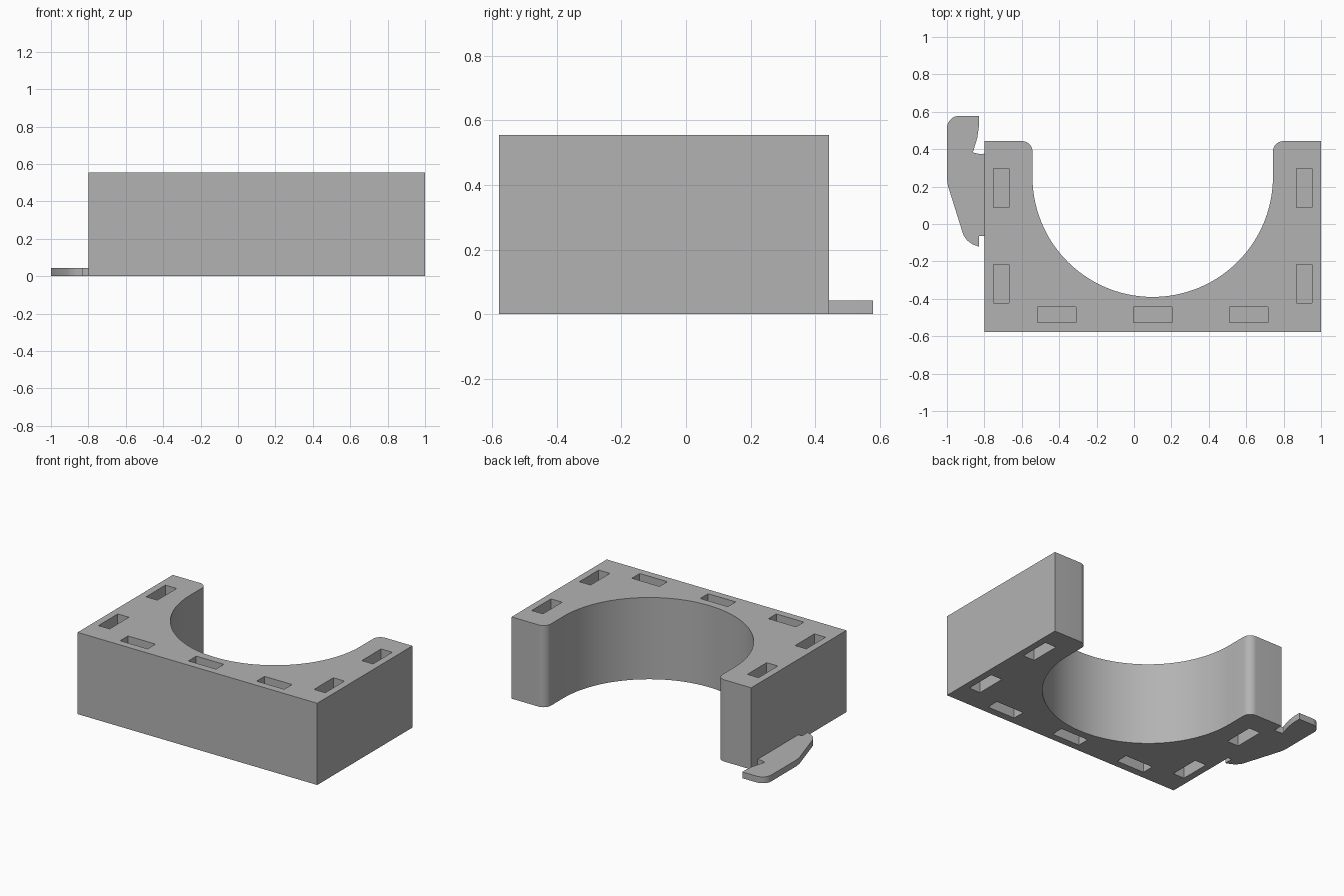
import bpy, bmesh, math
from mathutils import Vector

cube = bpy.data.objects.get("Cube")
if cube:
    bpy.data.objects.remove(cube, do_unlink=True)

grey = bpy.data.materials.new("plain grey")
grey.use_nodes = True
colour = (0.45, 0.45, 0.45, 1)
grey.diffuse_color = colour
grey.node_tree.nodes["Principled BSDF"].inputs["Base Color"].default_value = colour


def arc(cx, cy, r, start, end, steps):
    """Points along a circular arc, angles in degrees."""
    angles = [math.radians(start + (end - start) * i / steps) for i in range(steps + 1)]
    return [(cx + r * math.cos(a), cy + r * math.sin(a)) for a in angles]


def finish(name, bm):
    bmesh.ops.recalc_face_normals(bm, faces=bm.faces)
    mesh = bpy.data.meshes.new(name)
    bm.to_mesh(mesh)
    bm.free()
    mesh.materials.append(grey)
    obj = bpy.data.objects.new(name, mesh)
    bpy.context.collection.objects.link(obj)
    return obj


def extrude_outline(name, points, height):
    bm = bmesh.new()
    face = bm.faces.new([bm.verts.new((x, y, 0)) for x, y in points])
    top = bmesh.ops.extrude_face_region(bm, geom=[face])["geom"]
    verts = [v for v in top if isinstance(v, bmesh.types.BMVert)]
    bmesh.ops.translate(bm, verts=verts, vec=(0, 0, height))
    return finish(name, bm)


def smooth(obj):
    bpy.ops.object.select_all(action="DESELECT")
    obj.select_set(True)
    bpy.context.view_layer.objects.active = obj
    bpy.ops.object.shade_smooth_by_angle(angle=math.radians(30))


HEIGHT = 0.555
MID = 0.1           # centre line of the block
BACK, FRONT = 0.443, -0.578
BORE, CORNER = 0.643, 0.055

# U-shaped block: round bore opening to the back, rounded inner tips
outline = [(MID - 0.9, FRONT), (MID + 0.9, FRONT), (MID + 0.9, BACK)]
outline += arc(MID + BORE + CORNER, BACK - CORNER, CORNER, 90, 180, 10)
outline += arc(MID, 0.253, BORE, 0, -180, 72)
outline += arc(MID - BORE - CORNER, BACK - CORNER, CORNER, 0, 90, 10)
outline += [(MID - 0.9, BACK)]
block = extrude_outline("cradle_block", outline, HEIGHT)

# Blind slots in the top and the underside
LONG, SHORT, DEPTH = 0.207, 0.084, 0.14
slots = [(MID + dx, -0.485, LONG, SHORT) for dx in (-0.513, 0, 0.513)]
slots += [(MID + dx, y, SHORT, LONG) for dx in (-0.81, 0.81) for y in (-0.32, 0.192)]
bm = bmesh.new()
for x, y, width, length in slots:
    for z in (0, HEIGHT):
        verts = bmesh.ops.create_cube(bm, size=1)["verts"]
        bmesh.ops.scale(bm, verts=verts, vec=(width, length, DEPTH * 2))
        bmesh.ops.translate(bm, verts=verts, vec=(x, y, z))
cutter = finish("slot_cutter", bm)
cutter.hide_render = True
cut = block.modifiers.new("slots", "BOOLEAN")
cut.operation = "DIFFERENCE"
cut.solver = "EXACT"
cut.object = cutter
bpy.context.view_layer.objects.active = block
bpy.ops.object.modifier_apply(modifier=cut.name)
bpy.data.objects.remove(cutter, do_unlink=True)
smooth(block)

# Thin hooked latch at the foot of the side wall
latch = [(-0.8, -0.063), (-0.828, -0.063), (-0.828, -0.122), (-0.865, -0.108),
         (-0.893, -0.087), (-0.912, -0.06), (-0.995, 0.205), (-1, 0.24)]
latch += arc(-0.935, 0.513, 0.065, 180, 90, 10)
latch += [(-0.828, 0.578), (-0.828, 0.53), (-0.838, 0.46), (-0.861, 0.385),
          (-0.857, 0.381), (-0.825, 0.374), (-0.8, 0.376)]
smooth(extrude_outline("side_latch", latch, 0.043))
